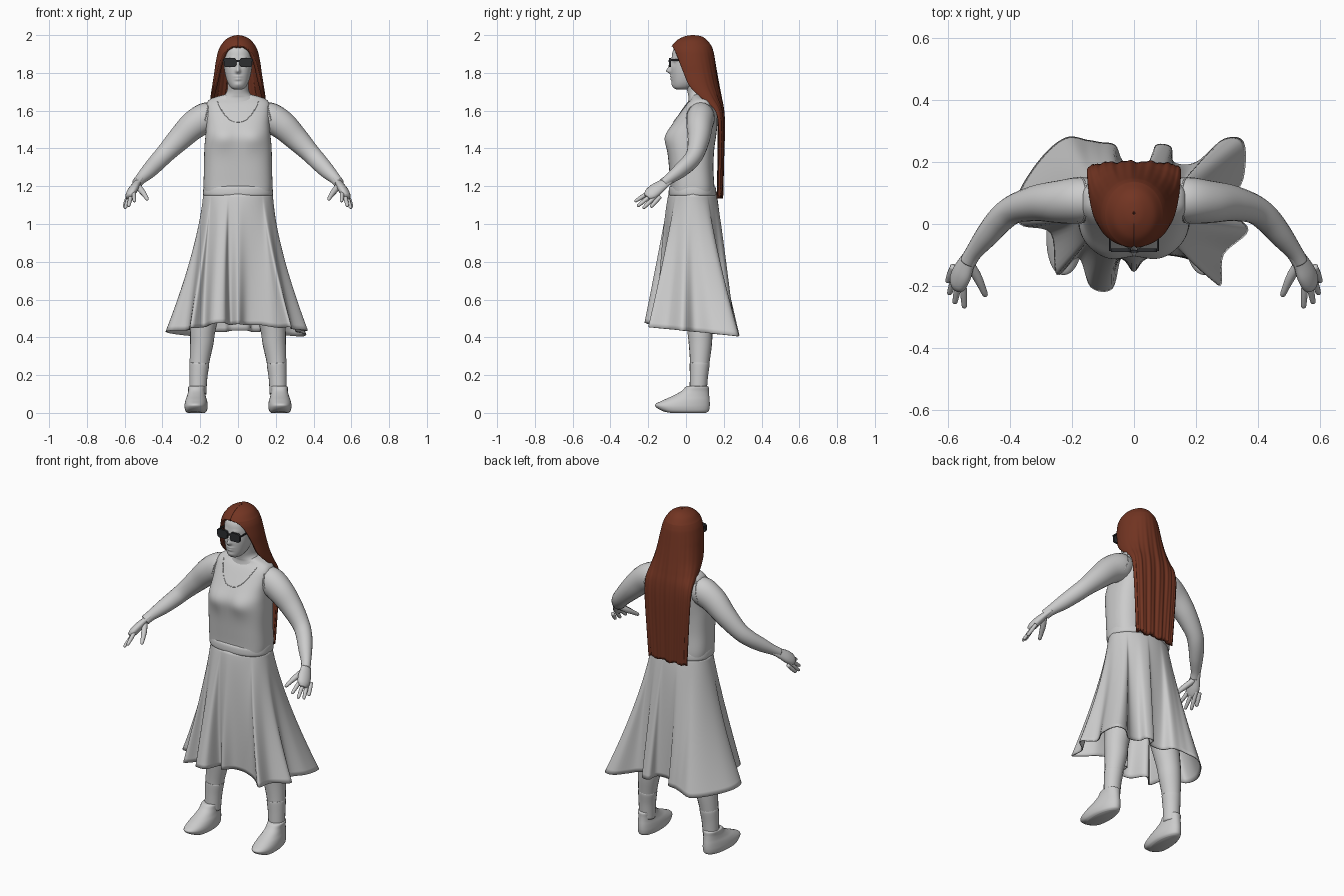
import bpy, bmesh, math
from math import sin, cos, pi, exp, atan2, radians
from mathutils import Vector
from mathutils.bvhtree import BVHTree

if "Cube" in bpy.data.objects:
    bpy.data.objects.remove(bpy.data.objects["Cube"])


def material(name, rgb):
    m = bpy.data.materials.new(name)
    m.use_nodes = True
    m.diffuse_color = (*rgb, 1)
    m.node_tree.nodes["Principled BSDF"].inputs["Base Color"].default_value = (*rgb, 1)
    return m


GREY = material("plain_grey", (0.6, 0.6, 0.6))
RED = material("auburn_hair", (0.17, 0.035, 0.016))
BLACK = material("dark_lens", (0.025, 0.026, 0.03))


def smooth_path(pts, steps, closed=False):
    """Catmull-Rom samples through tuples of any length."""
    n, out = len(pts), []
    for i in range(n if closed else n - 1):
        pick = [pts[k % n] if closed else pts[min(max(k, 0), n - 1)] for k in range(i - 1, i + 3)]
        for s in range(steps):
            t = s / steps
            out.append(tuple(0.5 * (2 * b + (c - a) * t + (2 * a - 5 * b + 4 * c - d) * t * t
                                    + (3 * b - a - 3 * c + d) * t ** 3) for a, b, c, d in zip(*pick)))
    return out if closed else out + [tuple(pts[-1])]


def skin(name, rings, mat, closed=True, caps=True, thick=0):
    """Join rings of points with quads."""
    bm = bmesh.new()
    rows = [[bm.verts.new(p) for p in ring] for ring in rings]
    n = len(rows[0])
    for lo, hi in zip(rows, rows[1:]):
        for j in range(n if closed else n - 1):
            k = (j + 1) % n
            bm.faces.new((lo[j], lo[k], hi[k], hi[j]))
    if caps:
        bm.faces.new(rows[0][::-1])
        bm.faces.new(rows[-1])
        bmesh.ops.recalc_face_normals(bm, faces=bm.faces)
    me = bpy.data.meshes.new(name)
    bm.to_mesh(me)
    bm.free()
    me.shade_smooth()
    me.materials.append(mat)
    ob = bpy.data.objects.new(name, me)
    bpy.context.collection.objects.link(ob)
    if thick:
        mod = ob.modifiers.new("thickness", "SOLIDIFY")
        mod.thickness, mod.offset = thick, -1
    return ob


def oval(z, hw, front, back, n=64, power=2.0, shape=None):
    """Horizontal superellipse, counter-clockwise from the front."""
    cy, ry, ring = (front + back) / 2, (back - front) / 2, []
    for j in range(n):
        a = 2 * pi * j / n
        s, c = sin(a), cos(a)
        p = Vector((hw * math.copysign(abs(s) ** (2 / power), s),
                    cy - ry * math.copysign(abs(c) ** (2 / power), c), z))
        ring.append(shape(p) if shape else p)
    return ring


def tube(name, pts, mat, n=20, steps=6, flat=1.0, closed=False, side=1):
    """Round limb through (x, y, z, radius) points."""
    path = smooth_path(pts, steps, closed)
    rings, m = [], len(path)
    for i, p in enumerate(path):
        nxt, prv = (path[(i + 1) % m], path[i - 1]) if closed else (path[min(i + 1, m - 1)], path[max(i - 1, 0)])
        d = (Vector(nxt[:3]) - Vector(prv[:3])).normalized()
        u = d.cross(Vector((side, 0, 1))).normalized()
        v = d.cross(u)
        rings.append([Vector(p[:3]) + p[3] * (u * cos(2 * pi * j / n) + v * flat * sin(2 * pi * j / n))
                      for j in range(n)])
    if closed:
        rings.append(rings[0])
    return skin(name, rings, mat, caps=not closed)


def box(name, centre, size, mat, bevel):
    """Box with its front outline rounded."""
    me = bpy.data.meshes.new(name)
    bm = bmesh.new()
    bmesh.ops.create_cube(bm, size=1)
    for v in bm.verts:
        v.co = Vector(c + s * k for c, s, k in zip(centre, size, v.co))
    along = [e for e in bm.edges if abs((e.verts[0].co - e.verts[1].co).normalized().y) > 0.9]
    bmesh.ops.bevel(bm, geom=along, offset=bevel, segments=4, profile=0.5, affect="EDGES")
    bm.to_mesh(me)
    bm.free()
    me.materials.append(mat)
    bpy.context.collection.objects.link(bpy.data.objects.new(name, me))


def bump(p, x, z, wx, wz):
    return exp(-((abs(p.x) - x) / wx) ** 2 - ((p.z - z) / wz) ** 2)


# Head with modelled nose, eye sockets, lips and chin
def face(p):
    if p.y < 0.0:
        p.y -= 0.022 * bump(p, 0, 1.81, 0.012, 0.013) + 0.014 * bump(p, 0, 1.835, 0.008, 0.026)
        p.y += 0.01 * bump(p, 0.032, 1.853, 0.018, 0.014)
        p.y -= 0.008 * bump(p, 0, 1.781, 0.02, 0.006) + 0.008 * bump(p, 0, 1.766, 0.017, 0.006)
        p.y -= 0.005 * bump(p, 0, 1.738, 0.02, 0.012) + 0.004 * bump(p, 0.03, 1.878, 0.02, 0.008)
    return p


head = [(1.712, .02, -.05, .0), (1.722, .038, -.066, .03), (1.745, .053, -.073, .06), (1.78, .065, -.077, .09),
        (1.82, .073, -.079, .11), (1.87, .077, -.076, .12), (1.92, .074, -.068, .12), (1.955, .06, -.04, .105),
        (1.975, .03, 0, .07)]
skin("head", [oval(*r, n=110, power=2.2, shape=face) for r in smooth_path(head, 7)], GREY)
neck = [(1.6, .13, .0, .14), (1.66, .1, .013, .14), (1.68, .075, .012, .135), (1.7, .06, .008, .128),
        (1.73, .056, .0, .12), (1.78, .055, -.01, .11)]
skin("neck", [oval(*r, n=40) for r in smooth_path(neck, 5)], GREY)


# Torso in a sleeveless top
def bust(p):
    if p.y < 0.02:
        p.y -= 0.018 * bump(p, 0.08, 1.455, 0.07, 0.06)
    return p


torso = [(1.15, .176, -.082, .15), (1.2, .182, -.082, .15), (1.3, .18, -.09, .145), (1.4, .178, -.098, .15),
         (1.47, .172, -.096, .16), (1.53, .168, -.07, .166), (1.59, .17, -.032, .163), (1.635, .168, .0, .15),
         (1.662, .145, .025, .135), (1.682, .085, .035, .12), (1.69, .04, .05, .1)]
top = skin("sleeveless_top", [oval(*r, n=72, power=2.9, shape=bust) for r in smooth_path(torso, 5)], GREY)

# Neckline trim laid on the top
tree = BVHTree.FromPolygons([v.co for v in top.data.vertices], [p.vertices[:] for p in top.data.polygons])
trim = []
for i in range(25):
    x = 0.11 * (i / 12 - 1)
    hit = tree.ray_cast(Vector((x, -1, 1.54 + 0.11 * abs(x / 0.11) ** 2.4)), Vector((0, 1, 0)))[0]
    trim.append((*hit, 0.002))
tube("neckline", trim, GREY, n=8, steps=1)

# Skirt: waist oval blended into a deeply folded hem
hem = [(0, -.155), (.05, -.10), (.16, -.11), (.215, -.14), (.28, -.2), (.29, -.1), (.37, -.02), (.31, .05),
       (.355, .15), (.355, .265), (.29, .275), (.2, .2), (.13, .2), (.12, .25), (.07, .255), (.05, .2),
       (-.03, .2), (-.06, .255), (-.11, .265), (-.15, .272), (-.22, .28), (-.3, .215), (-.375, .095),
       (-.37, 0), (-.27, -.03), (-.25, -.165), (-.18, -.11), (-.14, -.205), (-.07, -.21), (-.04, -.11)]
edge = smooth_path(hem, 6, closed=True)
rings = []
for i in range(31):
    t = 1 - i / 30
    ring = []
    for j, (hx, hy) in enumerate(edge):
        even = 2 * pi * j / len(edge)
        polar = atan2(hx, 0.04 - hy) % (2 * pi)
        if abs(polar - even) > pi:
            polar += 2 * pi if polar < even else -2 * pi
        a = (even + polar) / 2
        wx, wy = 0.184 * sin(a), 0.035 - 0.125 * cos(a)
        # Folds deepen from a plain flare towards the hem
        fx, fy = 0.345 * sin(a), 0.035 - 0.225 * cos(a)
        fx, fy = fx + (hx - fx) * t ** 0.5, fy + (hy - fy) * t ** 0.5
        drop = 0.455 - 0.1 * hy - 0.02 * min(max((abs(hx) - 0.12) / 0.1, 0), 1)
        ring.append((wx + (fx - wx) * t ** 1.35, wy + (fy - wy) * t ** 0.8, 1.165 + (drop - 1.165) * t))
    rings.append(ring)
skin("skirt", rings, GREY, caps=False, thick=0.006)
band = [(1.15, .181, -.088, .158), (1.16, .185, -.092, .161), (1.19, .183, -.09, .158), (1.2, .178, -.084, .152)]
skin("waistband", [oval(*r, power=2.4) for r in smooth_path(band, 3)], GREY)

# Arms, hands, legs and shoes on both sides
fingers = {"index": (.548, -.272, 1.118), "middle": (.58, -.258, 1.093),
           "ring": (.598, -.228, 1.082), "little": (.603, -.188, 1.088)}
shoe = [(0, .045, -.12, .105), (.01, .056, -.15, .12), (.03, .061, -.165, .125), (.05, .06, -.152, .126),
        (.07, .056, -.115, .125), (.09, .05, -.07, .123), (.115, .046, -.025, .121), (.137, .047, -.003, .12),
        (.142, .04, .005, .11)]
for side, s in (("left", 1), ("right", -1)):
    def limb(name, pts, **kw):
        tube(f"{side}_{name}", [(s * x, y, z, r) for x, y, z, r in pts], GREY, side=s, **kw)

    limb("arm", [(.11, .08, 1.575, .058), (.165, .078, 1.564, .074), (.235, .072, 1.523, .07), (.31, .068, 1.451, .059),
                 (.385, .049, 1.373, .047), (.43, .016, 1.325, .043), (.475, -.037, 1.278, .037),
                 (.517, -.09, 1.237, .027), (.535, -.12, 1.215, .026)], flat=1.08)
    limb("armhole", [(.172 - .02 * cos(a), .077 + .073 * sin(a), 1.562 + .084 * cos(a), .003)
                     for a in (k * pi / 8 for k in range(16))], n=8, steps=2, closed=True)
    limb("palm", [(.515, -.088, 1.237, .027), (.538, -.122, 1.21, .031), (.556, -.16, 1.182, .039),
                  (.57, -.19, 1.157, .036), (.577, -.205, 1.144, .022)], flat=0.6)
    for k, (name, tip) in enumerate(fingers.items()):
        a, b = Vector((.552 + .012 * k, -.196 + .016 * k, 1.168 - .012 * k)), Vector(tip)
        limb(name + "_finger", [(*a.lerp(b, t), r) for t, r in
                                ((-.3, .01), (.3, .0115), (.7, .01), (.93, .008), (1, .002))], n=10, steps=3)
    limb("thumb", [(.535, -.125, 1.205, .016), (.51, -.165, 1.175, .016), (.493, -.2, 1.152, .0125),
                   (.481, -.228, 1.132, .009), (.478, -.234, 1.127, .002)], n=10, steps=3)
    limb("leg", [(.09, .04, 1.0, .09), (.14, .06, .7, .088), (.183, .072, .46, .068), (.192, .076, .37, .062),
                 (.204, .073, .27, .052), (.211, .067, .18, .046), (.213, .064, .1, .044)])
    limb("sock", [(.2045, .072, .262, .048), (.205, .072, .256, .0525), (.21, .068, .19, .048),
                  (.213, .064, .1, .045)])

    def foot(p):
        p.x = p.x * (1 - 0.9 * max(p.y, 0)) + s * (0.221 - 0.04 * p.y)
        p.z += 0.5 * max(-0.08 - p.y, 0) ** 1.3 * max(0, 1 - p.z / 0.06)
        return p
    skin(side + "_shoe", [oval(*r, n=40, power=2.2, shape=foot) for r in smooth_path(shoe, 4)], GREY)

    # Sunglasses halves
    box(side + "_lens", (s * .042, -.085, 1.855), (.066, .012, .05), BLACK, 0.014)
    box(side + "_temple", (s * .077, -.025, 1.868), (.006, .125, .01), BLACK, 0.002)
box("glasses_bridge", (0, -.088, 1.863), (.03, .008, .009), BLACK, 0.002)

# Long hair: (height, half width, front, back, half opening in degrees)
hair = [(1.14, .128, .15, .193, 88), (1.3, .138, .152, .198, 88), (1.5, .15, .148, .203, 88),
        (1.6, .152, .12, .199, 86), (1.67, .146, .02, .187, 77), (1.73, .137, -.045, .176, 69), (1.8, .126, -.07, .164, 62),
        (1.85, .119, -.08, .156, 55), (1.9, .109, -.083, .148, 44), (1.92, .103, -.082, .143, 36),
        (1.936, .096, -.078, .138, 22), (1.946, .09, -.073, .133, 1), (1.975, .067, -.045, .11, 0),
        (1.994, .032, -.005, .08, 0), (2.0, .004, .03, .04, 0)]
rings = []
for z, hw, front, back, opening in smooth_path(hair, 6):
    a0, ring = radians(max(opening, 0)), []
    flow = min(max((1.95 - z) / 0.4, 0), 1)
    for j in range(121):
        a = a0 + (2 * pi - 2 * a0) * j / 120
        lock = flow * sin(pi * j / 120) * (0.003 * sin(13 * a + 2 * z) + 0.002 * sin(29 * a - 2 * z))
        c = cos(a)
        ring.append((hw * sin(a), (front + back) / 2 + lock
                     - (back - front) / 2 * math.copysign(abs(c) ** (1 - 0.3 * flow), c),
                     z + 0.005 * sin(9 * a) * max(0, (1.2 - z) / 0.06)))
    rings.append(ring)
skin("long_hair", rings, RED, closed=False, caps=False, thick=0.02)
